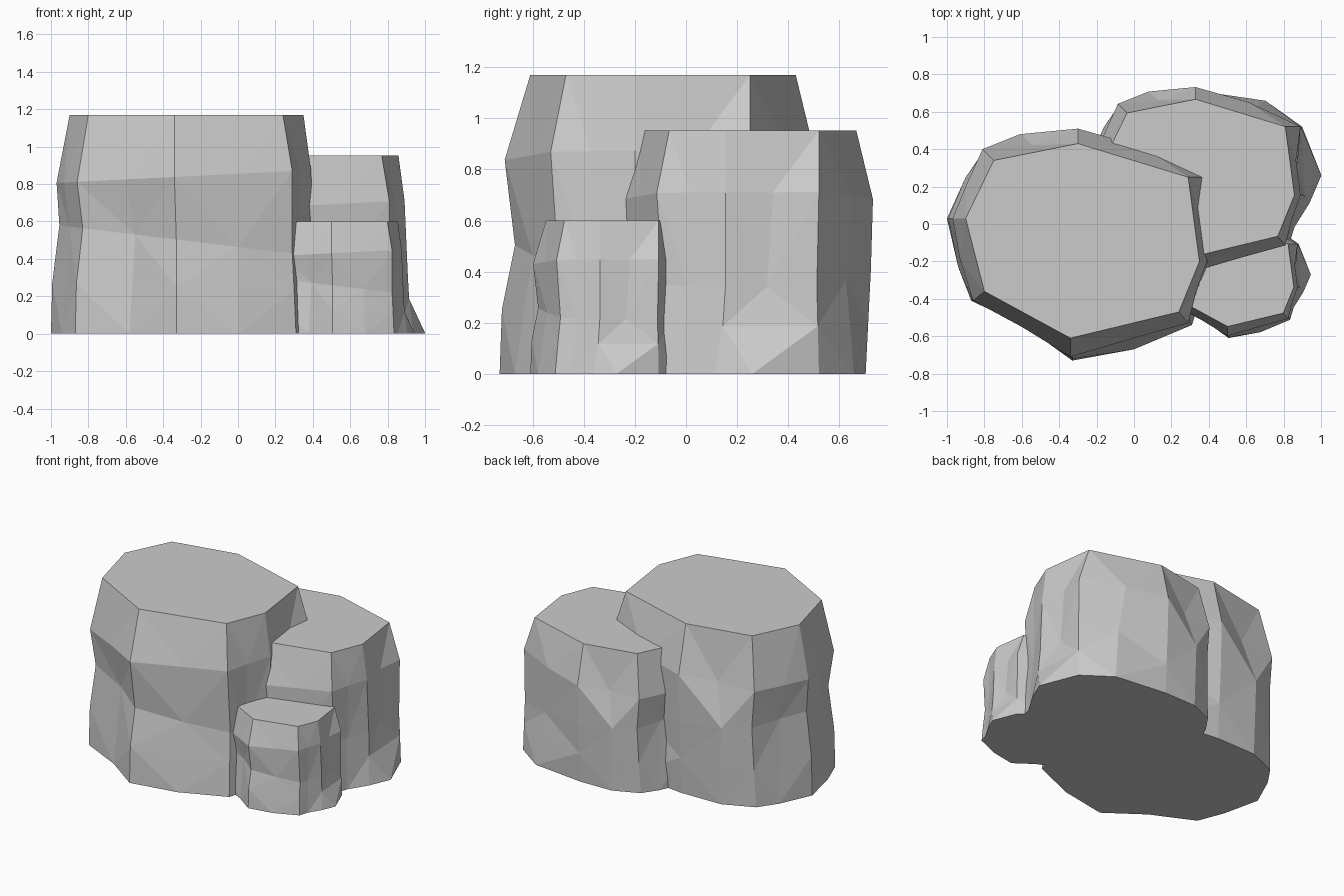
import bpy

if "Cube" in bpy.data.objects:
    bpy.data.objects.remove(bpy.data.objects["Cube"])

# Outline rings of one rock column, 16 points each, counter-clockwise from the front corner
BASE = [(-.33, -.73), (0, -.67), (.31, -.54), (.35, -.41), (.45, -.25), (.527, -.07),
        (.40, .25), (.16, .42), (-.30, .475), (-.60, .47), (-.81, .38), (-.90, .25),
        (-1, .03), (-.94, -.23), (-.87, -.41), (-.58, -.55)]
WAIST = [(-.33, -.67), (0, -.60), (.29, -.50), (.33, -.38), (.41, -.20), (.37, 0),
         (.39, .24), (.10, .38), (-.30, .50), (-.61, .48), (-.79, .40), (-.87, .20),
         (-.955, .03), (-.90, -.18), (-.83, -.39), (-.55, -.51)]
SHOULDER = [(-.34, -.71), (0, -.61), (.29, -.53), (.33, -.37), (.39, -.20), (.36, .03),
            (.39, .25), (.05, .41), (-.30, .51), (-.54, .42), (-.81, .40), (-.90, .20),
            (-.97, .03), (-.93, -.19), (-.86, -.41), (-.60, -.55)]
# Flat eight-sided top
TOP = [(-.34, -.61), (.24, -.47), (.35, -.20), (.29, .25),
       (-.30, .43), (-.75, .34), (-.90, .03), (-.80, -.36)]
N = len(BASE)


def ring(points, z, tilt=0):
    return [(x, y, z + tilt * (x + .3)) for x, y in points]


def rock(name, scale, tx, ty):
    # Lower ring: between base and waist, slightly fuller at the corners
    low = []
    for i, (b, w) in enumerate(zip(BASE, WAIST)):
        f = .85 if i in (0, 12, 14) else .25 if i in (4, 5) else .5
        low.append((w[0] + (b[0] - w[0]) * f, w[1] + (b[1] - w[1]) * f))
    verts = (ring(BASE, 0) + ring(low, .25, -.03) + ring(WAIST, .50, -.12)
             + ring(SHOULDER, .84, .05) + ring(TOP, 1.17))
    faces = [list(range(N))[::-1], list(range(4 * N, 4 * N + 8))]
    # Faceted sides
    for k in range(3):
        for i in range(N):
            a, b = k * N + i, k * N + (i + 1) % N
            c, d = b + N, a + N
            faces += [(a, b, c), (a, c, d)] if (i + k) % 2 else [(a, b, d), (b, c, d)]
    # Bevelled shoulder from sixteen points to eight
    for j in range(8):
        s0, s1, s2 = (3 * N + (2 * j + m) % N for m in range(3))
        t0, t1 = 4 * N + j, 4 * N + (j + 1) % 8
        faces += [(s0, s1, t0), (s1, t1, t0), (s1, s2, t1)]
    mesh = bpy.data.meshes.new(name)
    mesh.from_pydata([(x * scale + tx, y * scale + ty, z * scale) for x, y, z in verts],
                     [], faces)
    mesh.update()
    obj = bpy.data.objects.new(name, mesh)
    bpy.context.collection.objects.link(obj)


# Three sizes of the same rock, clustered
rock("large_rock", 1, 0, 0)
rock("medium_rock", .814, .573, .317)
rock("small_rock", .513, .675, -.235)
